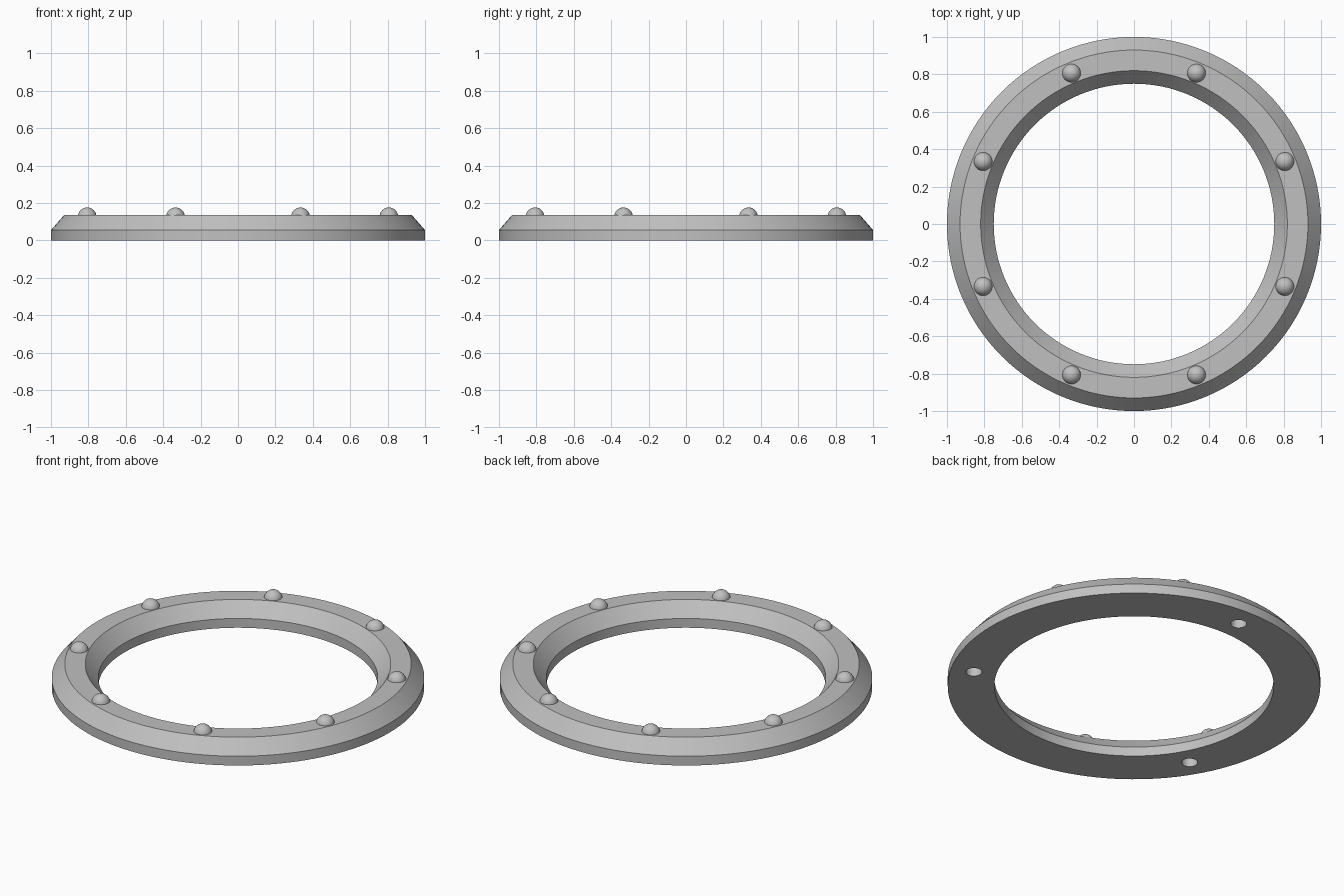
import bpy
import bmesh
from math import cos, sin, radians, tau

cube = bpy.data.objects.get("Cube")
if cube:
    bpy.data.objects.remove(cube, do_unlink=True)

SEGMENTS = 128
BOLT_CIRCLE = 0.873

grey = bpy.data.materials.new("plain grey")
grey.use_nodes = True
colour = (0.53, 0.53, 0.53, 1)
grey.diffuse_color = colour
grey.node_tree.nodes["Principled BSDF"].inputs["Base Color"].default_value = colour


def on_circle(degrees, z):
    a = radians(degrees)
    return (BOLT_CIRCLE * cos(a), BOLT_CIRCLE * sin(a), z)


def shade(obj):
    bpy.ops.object.select_all(action="DESELECT")
    obj.select_set(True)
    bpy.context.view_layer.objects.active = obj
    bpy.ops.object.shade_smooth_by_angle(angle=radians(25))


# Bezel ring: chamfered profile swept around the axis
profile = [(1, 0), (1, 0.055), (0.93, 0.135), (0.82, 0.135), (0.75, 0.055), (0.75, 0)]
bm = bmesh.new()
loops = []
for i in range(SEGMENTS):
    a = tau * i / SEGMENTS
    loops.append([bm.verts.new((r * cos(a), r * sin(a), z)) for r, z in profile])
for i, here in enumerate(loops):
    there = loops[(i + 1) % SEGMENTS]
    for j in range(len(profile)):
        k = (j + 1) % len(profile)
        bm.faces.new((here[j], there[j], there[k], here[k]))
bmesh.ops.recalc_face_normals(bm, faces=bm.faces)
mesh = bpy.data.meshes.new("bezel_ring")
bm.to_mesh(mesh)
bm.free()
mesh.materials.append(grey)
ring = bpy.data.objects.new("bezel_ring", mesh)
bpy.context.collection.objects.link(ring)

# Three blind mounting holes in the underside
for n in range(3):
    bpy.ops.mesh.primitive_cylinder_add(vertices=32, radius=0.043, depth=0.2,
                                        location=on_circle(90 + 120 * n, -0.02))
    cutter = bpy.context.object
    cutter.hide_render = True
    cutter.data.materials.append(grey)
    cut = ring.modifiers.new("mounting_hole", "BOOLEAN")
    cut.operation = "DIFFERENCE"
    cut.solver = "EXACT"
    cut.object = cutter
    bpy.context.view_layer.objects.active = ring
    bpy.ops.object.modifier_apply(modifier=cut.name)
    bpy.data.objects.remove(cutter, do_unlink=True)
shade(ring)

# Eight domed studs on the top face
for n in range(8):
    bpy.ops.mesh.primitive_uv_sphere_add(segments=32, ring_count=16, radius=0.05,
                                         location=on_circle(22.5 + 45 * n, 0.126))
    stud = bpy.context.object
    stud.name = f"stud_{n + 1}"
    stud.data.materials.append(grey)
    shade(stud)
